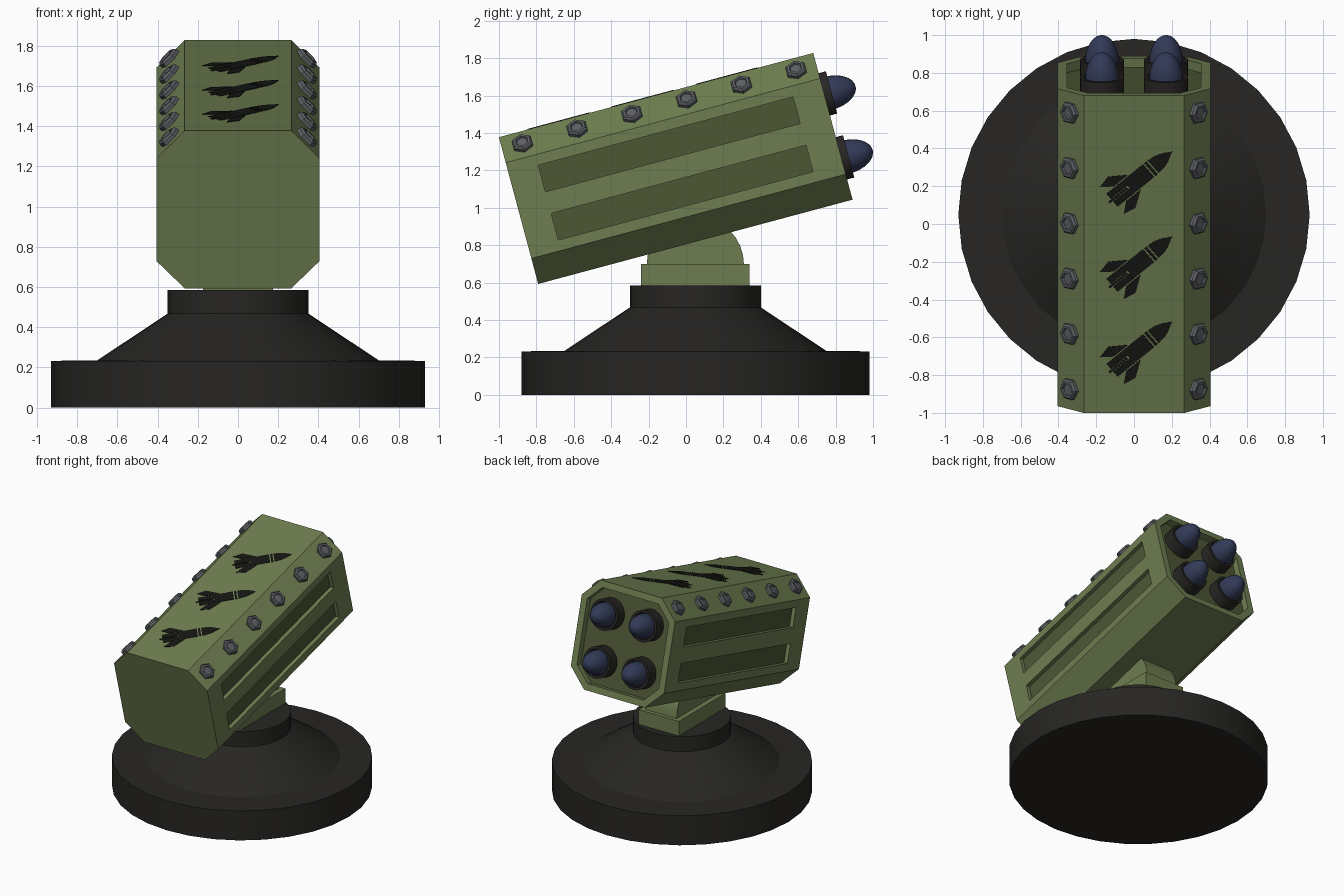
import bpy, bmesh, math
from mathutils import Matrix, Vector

if "Cube" in bpy.data.objects:
    bpy.data.objects.remove(bpy.data.objects["Cube"])

T, R = Matrix.Translation, Matrix.Rotation
TILT = T((0, -0.055, 1.21)) @ R(math.radians(15), 4, 'X')   # launcher box frame


def material(name, rgb):
    m = bpy.data.materials.new(name)
    m.diffuse_color = (*rgb, 1)
    m.use_nodes = True
    m.node_tree.nodes["Principled BSDF"].inputs["Base Color"].default_value = m.diffuse_color
    return m


GREEN = material("green", (0.155, 0.205, 0.08))
DARK_GREEN = material("dark_green", (0.075, 0.095, 0.036))
BLACK = material("black", (0.02, 0.019, 0.017))
DECAL = material("decal_black", (0.008, 0.008, 0.007))
BLUE = material("blue", (0.032, 0.042, 0.095))
GREY = material("bolt_grey", (0.11, 0.115, 0.125))


def finish(name, bm, mat, matrix, smooth=False):
    bmesh.ops.recalc_face_normals(bm, faces=bm.faces)
    me = bpy.data.meshes.new(name)
    bm.to_mesh(me)
    bm.free()
    ob = bpy.data.objects.new(name, me)
    bpy.context.collection.objects.link(ob)
    ob.matrix_world = matrix
    if mat:
        me.materials.append(mat)
    if smooth:
        bpy.ops.object.select_all(action='DESELECT')
        ob.select_set(True)
        bpy.context.view_layer.objects.active = ob
        bpy.ops.object.shade_smooth_by_angle(angle=math.radians(30))
    return ob


def lathe(name, profile, n, mat, matrix, smooth=True):
    """Revolve (radius, height) points about z."""
    bm = bmesh.new()
    rings = []
    for r, h in profile:
        if r == 0:
            rings.append([bm.verts.new((0, 0, h))] * n)
        else:
            rings.append([bm.verts.new((r * math.cos(2 * math.pi * i / n),
                                        r * math.sin(2 * math.pi * i / n), h)) for i in range(n)])
    for a, b in zip(rings, rings[1:]):
        for i in range(n):
            j = (i + 1) % n
            bm.faces.new(list(dict.fromkeys((a[i], a[j], b[j], b[i]))))
    for ring in (rings[0], rings[-1]):
        if ring[0] is not ring[1]:
            bm.faces.new(ring)
    return finish(name, bm, mat, matrix, smooth)


def prisms(name, outlines, depth, mat, matrix, smooth=False):
    """Extrude 2D outlines along local z from 0 to depth."""
    bm = bmesh.new()
    for pts in outlines:
        face = bm.faces.new([bm.verts.new((x, y, 0)) for x, y in pts])
        new = bmesh.ops.extrude_face_region(bm, geom=[face])['geom']
        bmesh.ops.translate(bm, vec=(0, 0, depth),
                            verts=[v for v in new if isinstance(v, bmesh.types.BMVert)])
    return finish(name, bm, mat, matrix, smooth)


def octagon(h, c):
    return [(h, -c), (h, c), (c, h), (-c, h), (-h, c), (-h, -c), (-c, -h), (c, -h)]


def rect(x0, x1, y0, y1):
    return [(x0, y0), (x1, y0), (x1, y1), (x0, y1)]


FORWARD = R(math.radians(-90), 4, 'X')   # local z -> launcher +y

# round base
lathe("base", [(0.93, 0), (0.93, 0.232), (0.70, 0.235), (0.35, 0.467), (0.35, 0.585)],
      32, BLACK, T((0, 0.05, 0)))

# swivel mount: block and rounded hinge
prisms("mount_block", [rect(-0.175, 0.175, -0.24, 0.34)], 0.12, GREEN, T((0, 0, 0.58)))
arc = [(0.26 * math.cos(math.pi * i / 16), 0.26 * math.sin(math.pi * i / 16)) for i in range(17)]
to_x = Matrix(((0, 0, 1, 0), (1, 0, 0, 0), (0, 1, 0, 0), (0, 0, 0, 1)))
prisms("mount_hinge", [arc], 0.27, GREEN, T((-0.135, 0.05, 0.695)) @ to_x, True)

# launcher box with front recess and side slots
box = prisms("launcher_box", [octagon(0.406, 0.265)], 1.74, GREEN, TILT @ T((0, -0.87, 0)) @ FORWARD)
box.data.materials.append(DARK_GREEN)
cutters = [prisms("recess_cutter", [octagon(0.356, 0.244)], 0.2, None, TILT @ T((0, 0.82, 0)) @ FORWARD)]
for s in (-1, 1):
    x = sorted((s * 0.376, s * 0.5))
    for v in (-1, 1):
        y = sorted((v * 0.06, v * 0.207))
        cutters.append(prisms("slot_cutter", [rect(*x, *y)], 1.41, None,
                              TILT @ T((0, -0.705, 0)) @ FORWARD))
bpy.context.view_layer.objects.active = box
for c in cutters:
    c.hide_render = True
    mod = box.modifiers.new("cut", 'BOOLEAN')
    mod.operation, mod.solver, mod.object = 'DIFFERENCE', 'EXACT', c
    bpy.ops.object.modifier_apply(modifier=mod.name)
for c in cutters:
    bpy.data.objects.remove(c)
for p in box.data.polygons:     # darker floors in the recesses
    x, y, z = p.center
    floor_slot = abs(abs(x) - 0.376) < 0.002 and abs(p.normal.x) > 0.9
    floor_front = abs(z - 1.69) < 0.002 and abs(p.normal.z) > 0.9
    p.material_index = 1 if floor_slot or floor_front else 0

# four missiles in collars
nose = [(0.09, 0.83)] + [(0.09 * math.cos(a), 0.895 + 0.148 * math.sin(a))
                         for a in [math.pi / 2 * i / 8 for i in range(8)]] + [(0, 1.043)]
collar = [(0.117, 0.81), (0.117, 0.91), (0.098, 0.91), (0.098, 0.84)]
for x in (-0.17, 0.17):
    for v in (-0.177, 0.177):
        m = TILT @ T((x, 0, v)) @ FORWARD
        lathe("missile_collar", collar, 24, BLACK, m)
        lathe("missile_nose", nose, 24, BLUE, m)

# bolts along the upper chamfers
bolt = [(0.06, -0.005), (0.06, 0.018), (0.05, 0.03), (0.036, 0.03), (0.032, 0.02)]
for s in (-1, 1):
    for i in range(6):
        lathe("bolt", bolt, 6, GREY, TILT @ T((s * 0.3355, -0.757 + 0.303 * i, 0.3355))
              @ R(s * math.radians(45), 4, 'Y'), False)

# rocket silhouettes painted on the top
tip = [(0.165, 0.04), (0.20, 0.028), (0.225, 0.014)]
fin = [(-0.01, 0.052), (-0.097, 0.112), (-0.166, 0.097), (-0.11, 0.052)]
rocket = [
    rect(-0.165, 0.088, -0.046, -0.009), rect(-0.165, 0.088, 0.009, 0.046),
    rect(-0.05, 0.088, -0.009, 0.009), rect(-0.185, -0.06, -0.006, 0.006),
    rect(0.096, 0.112, -0.046, 0.046),
    [(0.12, -0.045)] + [(a, -b) for a, b in tip] + [(0.25, 0)] + tip[::-1] + [(0.12, 0.045)],
    fin, [(a, -b) for a, b in fin],
]
for u in (-0.53, -0.064, 0.402):
    prisms("rocket_marking", rocket, 0.004, DECAL,
           TILT @ T((0.01, u, 0.405)) @ R(math.radians(40), 4, 'Z'))
